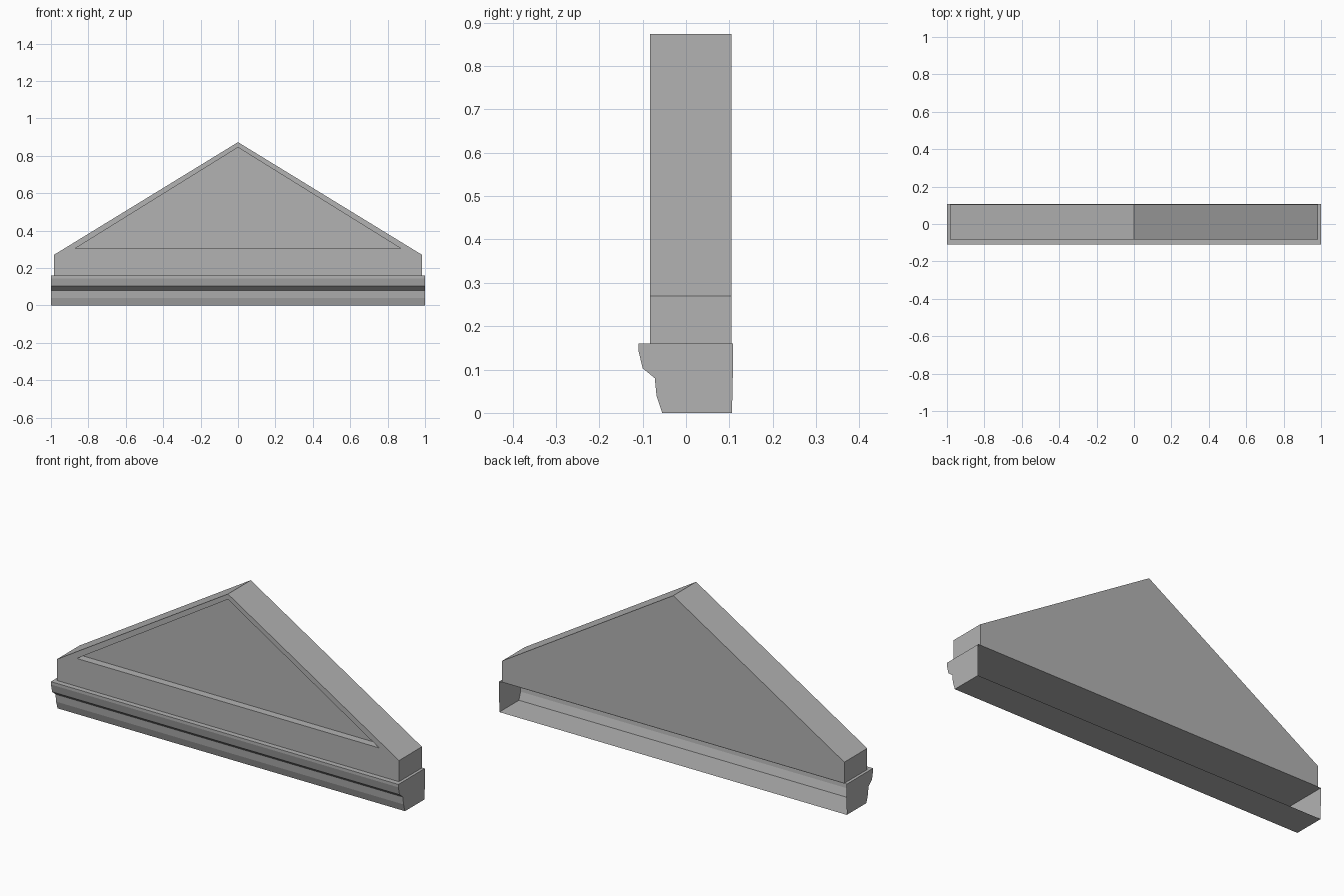
import bpy
import bmesh

cube = bpy.data.objects.get("Cube")
if cube:
    bpy.data.objects.remove(cube)

stone = bpy.data.materials.new("grey stone")
stone.use_nodes = True
GREY = (0.45, 0.45, 0.45, 1)
stone.diffuse_color = GREY
stone.node_tree.nodes["Principled BSDF"].inputs["Base Color"].default_value = GREY


def finish(name, bm):
    mesh = bpy.data.meshes.new(name)
    bm.to_mesh(mesh)
    bm.free()
    mesh.materials.append(stone)
    obj = bpy.data.objects.new(name, mesh)
    bpy.context.collection.objects.link(obj)
    return obj


def loop_verts(bm, points):
    return [bm.verts.new(p) for p in points]


def bridge(bm, a, b, skip=()):
    """Join two matching rings with quads, leaving out the listed sides."""
    n = len(a)
    for i in range(n):
        if i not in skip:
            j = (i + 1) % n
            bm.faces.new((a[i], a[j], b[j], b[i]))


# Gable block: five-sided outline with a sunken triangular panel in front
FRONT, BACK, RECESS = -0.083, 0.105, 0.04
outline = [(-0.985, 0.16), (0.985, 0.16), (0.985, 0.27), (0, 0.873), (-0.985, 0.27)]
panel = [(-0.87, 0.305), (0.87, 0.305), (0, 0.845)]

bm = bmesh.new()
front = loop_verts(bm, [(x, FRONT, z) for x, z in outline])
back = loop_verts(bm, [(x, BACK, z) for x, z in outline])
rim = loop_verts(bm, [(x, FRONT, z) for x, z in panel])
sunk = loop_verts(bm, [(x, FRONT + RECESS, z) for x, z in panel])
bridge(bm, front, back)
bridge(bm, rim, sunk)
bm.faces.new(back)
bm.faces.new(sunk)
# Frame around the panel
bm.faces.new((front[0], front[1], rim[1], rim[0]))
bm.faces.new((front[1], front[2], rim[1]))
bm.faces.new((front[2], front[3], rim[2], rim[1]))
bm.faces.new((front[3], front[4], rim[0], rim[2]))
bm.faces.new((front[4], front[0], rim[0]))
bmesh.ops.recalc_face_normals(bm, faces=bm.faces)
finish("gable_block", bm)

# Cornice: moulded profile swept along x, hollow and open at the back
profile = [(0.106, 0), (-0.055, 0), (-0.068, 0.04), (-0.072, 0.08),
           (-0.1, 0.103), (-0.11, 0.145), (-0.11, 0.16), (0.108, 0.16), (0.108, 0.09)]
n = len(profile)
bm = bmesh.new()
right = loop_verts(bm, [(-1, y, z) for y, z in profile])
left = loop_verts(bm, [(1, y, z) for y, z in profile])
bridge(bm, right, left, skip=(n - 2, n - 1))
bm.faces.new(right)
bm.faces.new(left)
bmesh.ops.recalc_face_normals(bm, faces=bm.faces)
finish("cornice", bm)
